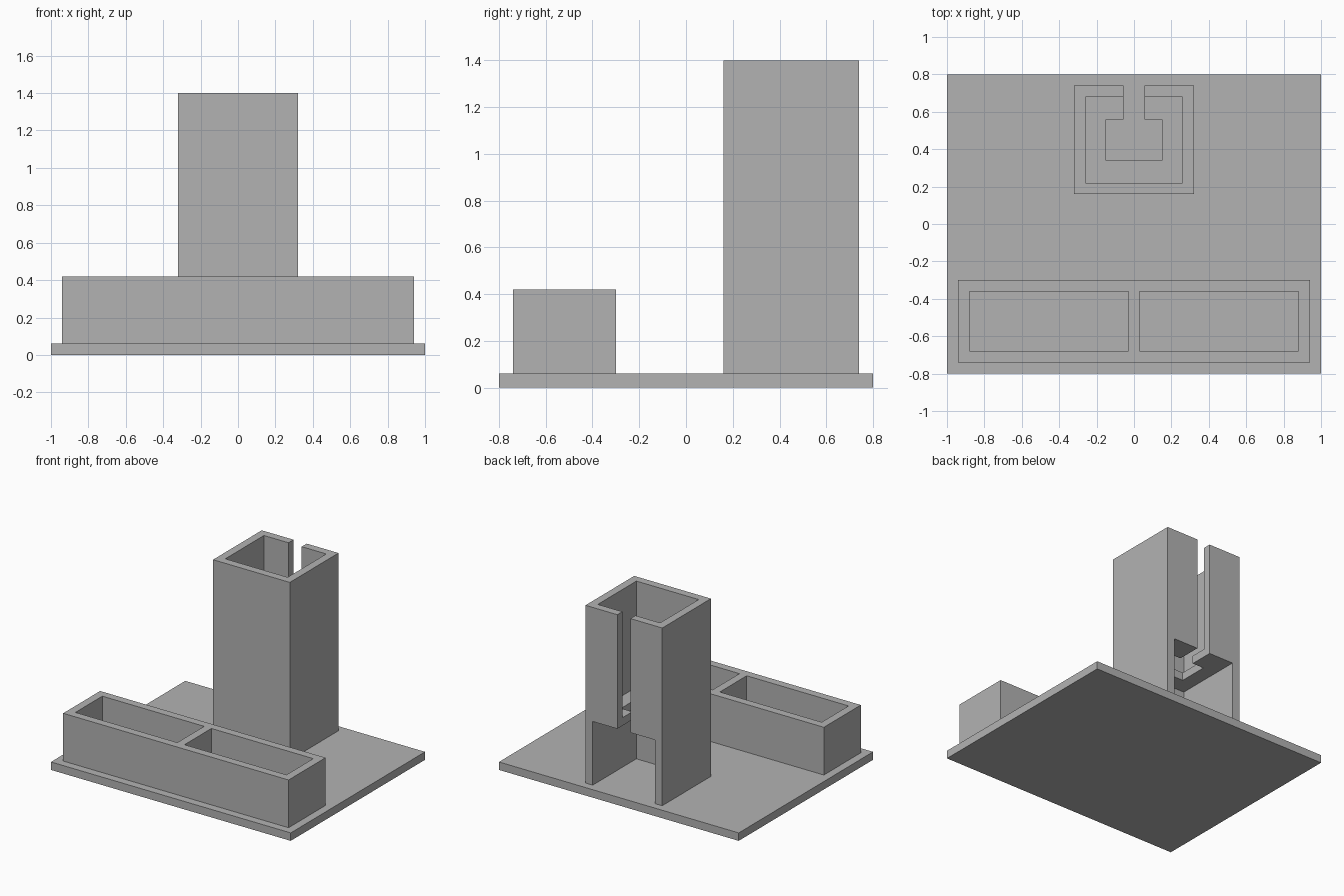
import bpy

default = bpy.data.objects.get("Cube")
if default:
    bpy.data.objects.remove(default, do_unlink=True)

# Single matte grey for the whole model
grey = bpy.data.materials.new("matte_grey")
grey.use_nodes = True
COLOUR = (0.45, 0.45, 0.45, 1.0)
grey.diffuse_color = COLOUR
grey.node_tree.nodes["Principled BSDF"].inputs["Base Color"].default_value = COLOUR


def box(name, x, y, z):
    """Box spanning the (low, high) range given on each axis."""
    bpy.ops.mesh.primitive_cube_add(size=1)
    obj = bpy.context.object
    obj.name = obj.data.name = name
    spans = (x, y, z)
    for v in obj.data.vertices:
        v.co = [hi if c > 0 else lo for c, (lo, hi) in zip(v.co, spans)]
    obj.data.materials.append(grey)
    return obj


def carve(target, *spans):
    """Cut a box-shaped pocket out of the target."""
    cutter = box("cutter", *spans)
    cutter.hide_render = True
    mod = target.modifiers.new("pocket", "BOOLEAN")
    mod.operation = "DIFFERENCE"
    mod.solver = "EXACT"
    mod.object = cutter
    bpy.context.view_layer.objects.active = target
    bpy.ops.object.modifier_apply(modifier=mod.name)
    mesh = cutter.data
    bpy.data.objects.remove(cutter, do_unlink=True)
    bpy.data.meshes.remove(mesh)


FLOOR = 0.06          # top of the base plate
BELOW, ABOVE = 0.03, 1.6   # cutter overshoot heights
SHELF = (0.54, 0.60)

# Base plate
box("base_plate", (-1, 1), (-0.8, 0.8), (0, FLOOR))

# Front tray with two open compartments
tray = box("front_tray", (-0.94, 0.94), (-0.74, -0.30), (FLOOR, 0.42))
for x in ((-0.88, -0.03), (0.03, 0.88)):
    carve(tray, x, (-0.68, -0.36), (BELOW, ABOVE))

# Hollow tower with an inner shelf
tower = box("tower", (-0.32, 0.32), (0.16, 0.74), (FLOOR, 1.40))
inside = (-0.26, 0.26)
carve(tower, inside, (0.22, 0.68), (SHELF[1], ABOVE))       # upper shaft
carve(tower, inside, (0.22, 0.90), (BELOW, SHELF[0]))       # lower bay, open at the back
carve(tower, (-0.15, 0.15), (0.34, 0.56), (0.5, 0.8))       # hole in the shelf
carve(tower, (-0.055, 0.055), (0.5, 0.9), (0.5, ABOVE))     # slot through shelf and back wall
